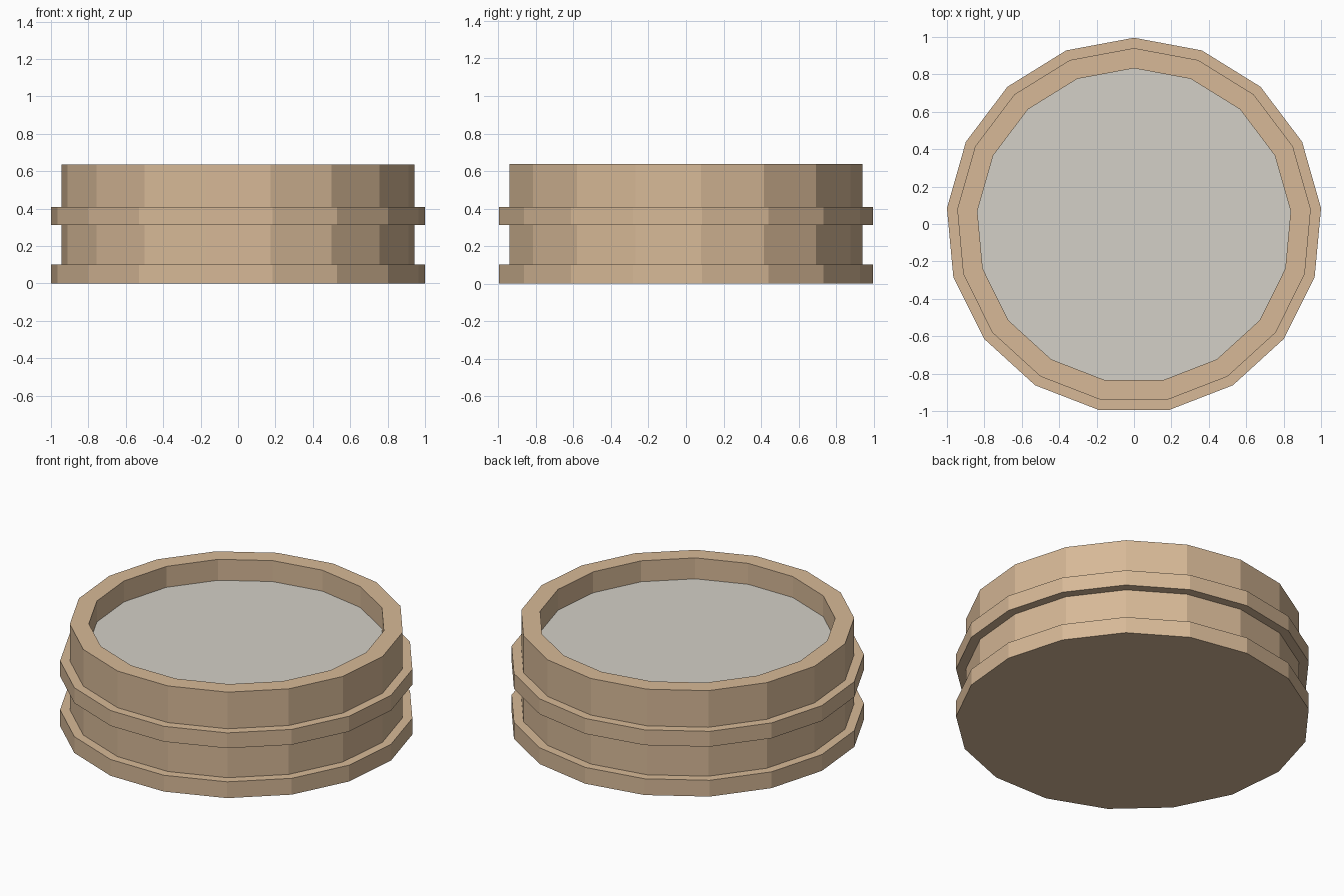
import bpy
import bmesh
import math

if "Cube" in bpy.data.objects:
    bpy.data.objects.remove(bpy.data.objects["Cube"])

SIDES = 17
CENTRE_Y = -0.0085  # an odd-sided ring is slightly off its bounding-box centre


def srgb(*rgb):
    lin = [(c / 255 / 12.92) if c / 255 <= 0.04045 else ((c / 255 + 0.055) / 1.055) ** 2.4 for c in rgb]
    return (*lin, 1.0)


def material(name, colour):
    mat = bpy.data.materials.new(name)
    mat.diffuse_color = colour
    mat.use_nodes = True
    mat.node_tree.nodes["Principled BSDF"].inputs["Base Color"].default_value = mat.diffuse_color
    return mat


def lathe(name, profile, mat):
    """Spin (radius, z) points into a flat-sided solid; end rings are capped."""
    bm = bmesh.new()
    rings = []
    for r, z in profile:
        ring = []
        for i in range(SIDES):
            a = math.pi / 2 + 2 * math.pi * i / SIDES
            ring.append(bm.verts.new((r * math.cos(a), r * math.sin(a) + CENTRE_Y, z)))
        rings.append(ring)
    for low, high in zip(rings, rings[1:]):
        for i in range(SIDES):
            j = (i + 1) % SIDES
            bm.faces.new((low[i], low[j], high[j], high[i]))
    if len(rings) > 1:
        bm.faces.new(rings[0][::-1])
    bm.faces.new(rings[-1])
    mesh = bpy.data.meshes.new(name)
    bm.to_mesh(mesh)
    bm.free()
    mesh.materials.append(mat)
    obj = bpy.data.objects.new(name, mesh)
    bpy.context.collection.objects.link(obj)
    return obj


tan = material("warm_tan", srgb(215, 185, 151))
grey = material("pale_grey", srgb(211, 208, 199))

# Tub: foot band, wall, middle band, upper wall, rim and recessed floor
OUT, WALL, IN = 1.0043, 0.949, 0.841
lathe("tub", [
    (OUT, 0.0), (OUT, 0.102),
    (WALL, 0.102), (WALL, 0.312),
    (OUT, 0.312), (OUT, 0.408),
    (WALL, 0.408), (WALL, 0.637),
    (IN, 0.637), (IN, 0.503),
], tan)

# Grey surface filling the recess
lathe("inner_surface", [(IN, 0.506)], grey)
